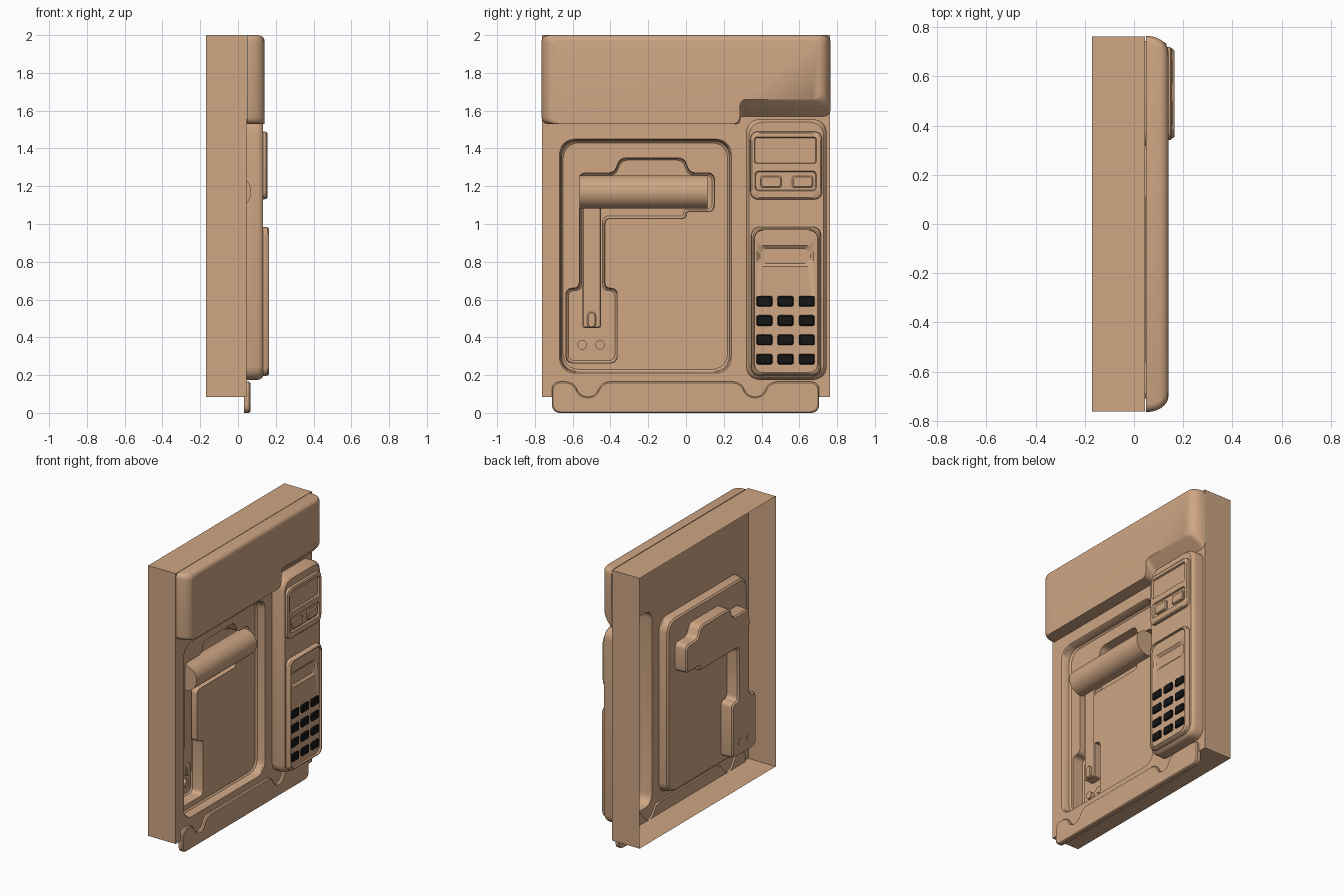
import bpy, bmesh, math
from mathutils import Vector, Matrix

if "Cube" in bpy.data.objects:
    bpy.data.objects.remove(bpy.data.objects["Cube"])


def material(name, rgb):
    m = bpy.data.materials.new(name)
    m.use_nodes = True
    m.diffuse_color = (*rgb, 1)
    m.node_tree.nodes["Principled BSDF"].inputs["Base Color"].default_value = (*rgb, 1)
    return m


TAN = material("tan plastic", (0.62, 0.38, 0.23))
BLACK = material("black keys", (0.008, 0.008, 0.008))


def finish(name, bm, mat=TAN):
    bmesh.ops.remove_doubles(bm, verts=bm.verts, dist=0.0002)
    me = bpy.data.meshes.new(name)
    bm.to_mesh(me)
    bm.free()
    me.materials.append(mat)
    ob = bpy.data.objects.new(name, me)
    bpy.context.collection.objects.link(ob)
    bpy.ops.object.select_all(action="DESELECT")
    ob.select_set(True)
    bpy.context.view_layer.objects.active = ob
    bpy.ops.object.shade_smooth_by_angle(angle=math.radians(35))
    return ob


def rect(y0, y1, z0, z1):
    return [(y0, z0), (y1, z0), (y1, z1), (y0, z1)]


def outline(corners, r=0.0, inset=0.0, seg=6):
    """Counter-clockwise corners in (y, z), moved inwards and rounded."""
    pts = [Vector(c) for c in corners]
    n = len(pts)
    moved = []
    for i, p in enumerate(pts):
        a = (p - pts[i - 1]).normalized()
        b = (pts[(i + 1) % n] - p).normalized()
        na, nb = Vector((-a.y, a.x)), Vector((-b.y, b.x))
        moved.append(p + (na + nb) * (inset / (1 + na.dot(nb))))
    if r == 0:
        return moved
    out = []
    for i, p in enumerate(moved):
        a, b = moved[i - 1] - p, moved[(i + 1) % n] - p
        k = min(r, a.length * 0.45, b.length * 0.45)
        s, e = p + a.normalized() * k, p + b.normalized() * k
        mid = (s + e) / 2 * 0.17 + p * 0.83    # close to a circular arc
        for j in range(seg + 1):
            t = j / seg
            out.append(s * (1 - t) ** 2 + mid * 2 * t * (1 - t) + e * t * t)
    return out


def loft(bm, rings):
    """Skin a list of (x, outline) rings."""
    rows = [[bm.verts.new((x, p[0], p[1])) for p in ol] for x, ol in rings]
    for a, b in zip(rows, rows[1:]):
        for i in range(len(a)):
            j = (i + 1) % len(a)
            bm.faces.new((a[i], a[j], b[j], b[i]))


def sheet(bm, x, ol, holes=()):
    """Flat face at x, facing forward, with holes left open."""
    edges = []
    for loop in (ol, *holes):
        vs = [bm.verts.new((x, p[0], p[1])) for p in loop]
        edges += [bm.edges.new((vs[i - 1], vs[i])) for i in range(len(vs))]
    bmesh.ops.triangle_fill(bm, edges=edges, use_beauty=True, normal=(1, 0, 0))


def tray(bm, corners, r, steps, holes=()):
    """Raised or sunken shell following (x, inset) steps, closed at the end."""
    rings = [(x, outline(corners, r, d)) for x, d in steps]
    loft(bm, rings)
    sheet(bm, *rings[-1], holes)


def pad(name, corners, r, x0, x1, mat=TAN, bevel=0.006):
    bm = bmesh.new()
    tray(bm, corners, r, [(x0, 0), (x1 - bevel, 0), (x1, bevel)])
    loft_back = outline(corners, r)
    bm.faces.new([bm.verts.new((x0, p[0], p[1])) for p in reversed(loft_back)])
    return finish(name, bm, mat)


def cylinder(name, r, depth, loc, axis, seg=40):
    bm = bmesh.new()
    rot = Matrix.Rotation(math.pi / 2, 4, axis)
    bmesh.ops.create_cone(bm, cap_ends=True, segments=seg, radius1=r, radius2=r,
                          depth=depth, matrix=Matrix.Translation(loc) @ rot)
    return finish(name, bm)


FRONT, FLOOR, DEEP = 0.045, -0.02, -0.108
case = rect(-0.762, 0.762, 0.085, 2.0)
bay = rect(-0.67, 0.24, 0.21, 1.45)
panel = rect(0.318, 0.745, 0.175, 1.555)
pocket = [(-0.635, 0.265), (-0.365, 0.265), (-0.365, 0.66), (-0.43, 0.66),
          (-0.43, 1.03), (0, 1.03), (0, 1.065), (0.15, 1.065), (0.15, 1.27),
          (0.02, 1.27), (-0.01, 1.35), (-0.35, 1.35), (-0.38, 1.27),
          (-0.565, 1.27), (-0.565, 0.66), (-0.635, 0.66)]

# Open-backed case with openings for the bay and the control panel
bm = bmesh.new()
loft(bm, [(-0.17, outline(case)), (FRONT, outline(case))])
sheet(bm, FRONT, outline(case), [outline(bay, 0.08), outline(panel, 0.07)])
finish("case", bm)

# Sunken bay and its deeper pocket
bm = bmesh.new()
tray(bm, bay, 0.08, [(FRONT, 0), (0.038, 0.005), (-0.01, 0.01), (FLOOR, 0.02)],
     [outline(pocket, 0.03)])
tray(bm, pocket, 0.03, [(FLOOR, 0), (DEEP + 0.01, 0.003), (DEEP, 0.012)])
finish("bay", bm)

# Handle, lever and lever fittings
cylinder("handle", 0.088, 0.675, (-0.018, -0.225, 1.17), "X", 48)
pad("lever", rect(-0.548, -0.45, 0.45, 1.15), 0.01, DEEP, -0.045)
pad("lever_catch", rect(-0.523, -0.477, 0.45, 0.535), 0.022, -0.05, -0.032)
for i, y in enumerate((-0.55, -0.455)):
    cylinder(f"button_{i + 1}", 0.025, 0.03, (DEEP + 0.012, y, 0.36), "Y", 24)

# Top cap: rounded ends, with a sloping notch above the control panel
rings = []
for i in range(9):
    a = i / 8 * math.pi / 2
    x = 0.048 + 0.092 * math.sin(a)
    w = 0.765 - 0.065 * (1 - math.cos(a))
    u = max(0.0, (x - 0.105) / 0.035)
    top = 2.0 - 0.03 * (1 - math.sqrt(max(0.0, 1 - u * u)))
    notch = 1.57 + 0.09 * math.sin(a)
    rings.append((x, outline([(-w, 1.53), (0.285, 1.53), (0.285, notch),
                              (w, notch), (w, top), (-w, top)], 0.035)))
bm = bmesh.new()
loft(bm, rings)
sheet(bm, *rings[-1])
finish("top_cap", bm)

# Hollow control panel with two raised plates
upper = rect(0.34, 0.72, 1.13, 1.49)
lower = rect(0.345, 0.715, 0.195, 0.985)
screen = rect(0.362, 0.69, 1.32, 1.46)
window = rect(0.375, 0.675, 0.775, 0.885)
switch_frame = rect(0.365, 0.69, 1.175, 1.28)
bm = bmesh.new()
tray(bm, panel, 0.07, [(FRONT, 0), (0.105, 0), (0.122, 0.005), (0.133, 0.016)],
     [outline(upper, 0.04), outline(lower, 0.045)])
finish("control_panel", bm)

bm = bmesh.new()
tray(bm, upper, 0.04, [(0.133, 0), (0.149, 0.002), (0.155, 0.009)],
     [outline(screen, 0.012), outline(switch_frame, 0.02)])
tray(bm, screen, 0.012, [(0.155, 0), (0.143, 0.004)])
tray(bm, switch_frame, 0.02, [(0.155, 0), (0.143, 0.004)])
finish("display_plate", bm)
for i, y in enumerate((0.45, 0.617)):
    pad(f"switch_{i + 1}", rect(y - 0.055, y + 0.055, 1.192, 1.255), 0.012, 0.14, 0.157)

bm = bmesh.new()
tray(bm, lower, 0.045, [(0.133, 0), (0.155, 0.002), (0.165, 0.01), (0.164, 0.016),
                        (0.152, 0.018)], [outline(window, 0.03)])
tray(bm, window, 0.03, [(0.152, 0), (0.138, 0.016)])
finish("keypad_plate", bm)

# Keys
for row in range(4):
    for col in range(3):
        y, z = 0.415 + col * 0.112, 0.285 + row * 0.102
        pad(f"key_{row * 3 + col + 1}", rect(y - 0.042, y + 0.042, z - 0.028, z + 0.028),
            0.01, 0.125, 0.164, BLACK)

# Bottom apron with two rounded dips in its upper edge
apron = [(-0.71, 0), (0.705, 0), (0.705, 0.165)]
for c in (0.365, -0.52):
    apron += [(c + 0.075, 0.165), (c + 0.04, 0.085), (c - 0.04, 0.085), (c - 0.075, 0.165)]
apron.append((-0.71, 0.165))
bm = bmesh.new()
tray(bm, apron, 0.04, [(0.032, 0), (0.058, 0), (0.065, 0.006)])
bm.faces.new([bm.verts.new((0.032, p[0], p[1])) for p in reversed(outline(apron, 0.04))])
finish("apron", bm)
